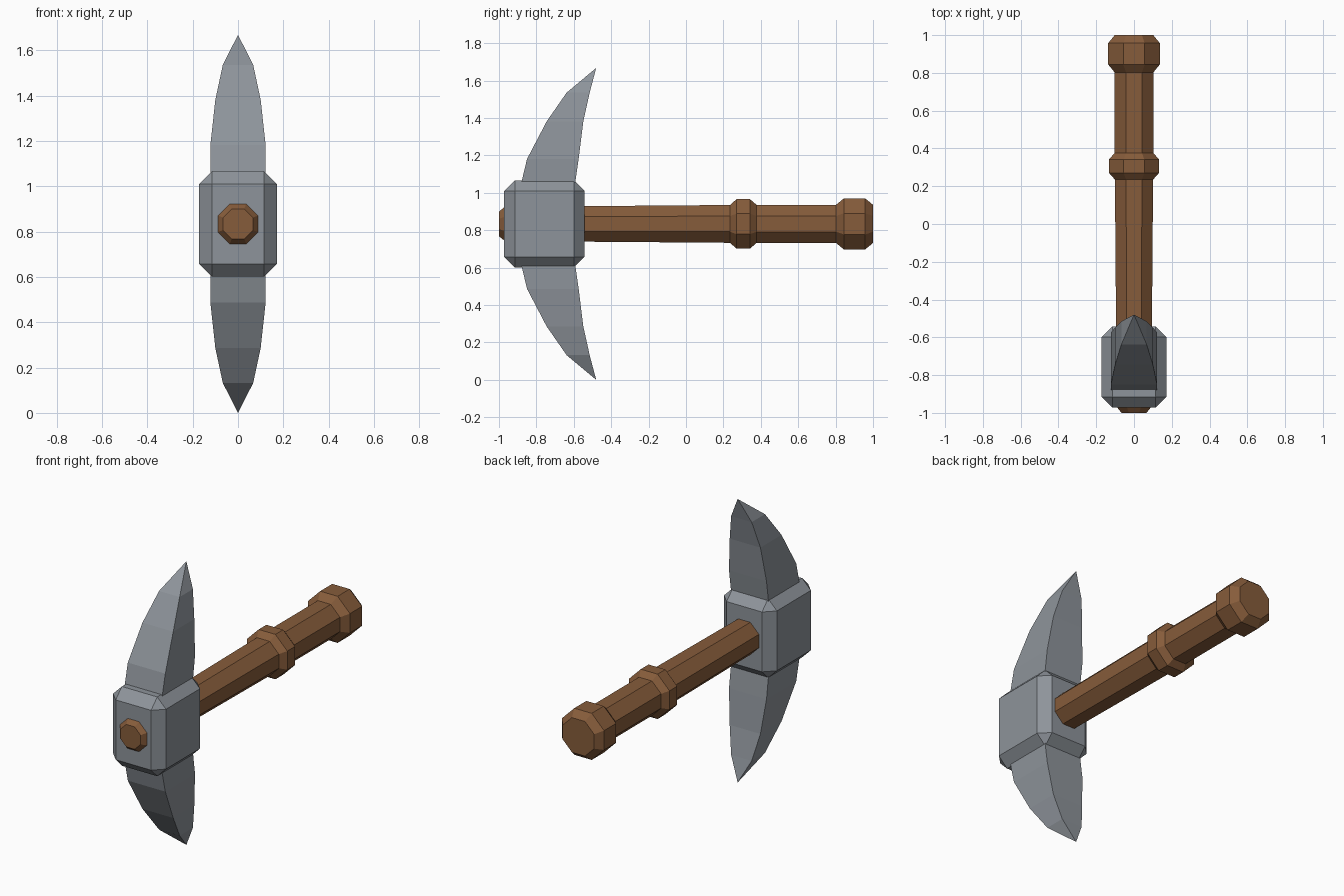
import bpy, bmesh, math

if "Cube" in bpy.data.objects:
    bpy.data.objects.remove(bpy.data.objects["Cube"], do_unlink=True)

MID_Z = 0.834


def material(name, color):
    m = bpy.data.materials.new(name)
    m.use_nodes = True
    m.diffuse_color = (*color, 1)
    bsdf = m.node_tree.nodes["Principled BSDF"]
    bsdf.inputs["Base Color"].default_value = (*color, 1)
    return m


steel = material("steel grey", (0.27, 0.295, 0.325))
wood = material("brown wood", (0.24, 0.107, 0.043))


def loft(name, rings, mat, tip=None):
    """Skin a closed, flat-shaded solid over rings, ending in a cap or a tip."""
    bm = bmesh.new()
    loops = [[bm.verts.new(p) for p in ring] for ring in rings]
    n = len(loops[0])
    for a, b in zip(loops, loops[1:]):
        for i in range(n):
            j = (i + 1) % n
            bm.faces.new((a[i], a[j], b[j], b[i]))
    bm.faces.new(loops[0])
    if tip:
        point = bm.verts.new(tip)
        for i in range(n):
            bm.faces.new((loops[-1][i], loops[-1][(i + 1) % n], point))
    else:
        bm.faces.new(loops[-1])
    bmesh.ops.recalc_face_normals(bm, faces=bm.faces)
    finish(name, bm, mat)


def finish(name, bm, mat):
    mesh = bpy.data.meshes.new(name)
    bm.to_mesh(mesh)
    bm.free()
    mesh.materials.append(mat)
    bpy.context.collection.objects.link(bpy.data.objects.new(name, mesh))


# Handle: octagonal shaft with a collar and a pommel, as (y, flat-to-centre)
def octagon(y, apothem):
    r = apothem / math.cos(math.pi / 8)
    angles = [(i + 0.5) * math.pi / 4 for i in range(8)]
    return [(r * math.cos(a), y, MID_Z + r * math.sin(a)) for a in angles]


handle = [(-1.0, 0.066), (-0.97, 0.09), (-0.54, 0.095),
          (0.235, 0.101), (0.27, 0.132), (0.342, 0.132), (0.377, 0.102),
          (0.802, 0.102), (0.845, 0.137), (0.957, 0.137), (1.0, 0.102)]
loft("handle", [octagon(y, r) for y, r in handle], wood)

# Head block with chamfered edges
bm = bmesh.new()
bmesh.ops.create_cube(bm, size=1)
for v in bm.verts:
    v.co = (v.co.x * 0.344, v.co.y * 0.43 - 0.757, v.co.z * 0.466 + MID_Z)
bmesh.ops.bevel(bm, geom=bm.edges[:], offset=0.057, segments=1, affect="EDGES")
finish("head_block", bm, steel)

# Spikes: four-sided and curving back, as (height, half width, front y, back y)
spike = [(0.18, 0.122, -0.89, -0.598), (0.347, 0.122, -0.85, -0.574),
         (0.548, 0.1, -0.745, -0.549), (0.702, 0.067, -0.638, -0.515)]
for name, side in (("upper_spike", 1), ("lower_spike", -1)):
    rings = [[(-w, front, MID_Z + side * h), (w, front, MID_Z + side * h),
              (w, back, MID_Z + side * h), (-w, back, MID_Z + side * h)]
             for h, w, front, back in spike]
    loft(name, rings, steel, tip=(0, -0.48, MID_Z + side * 0.834))
